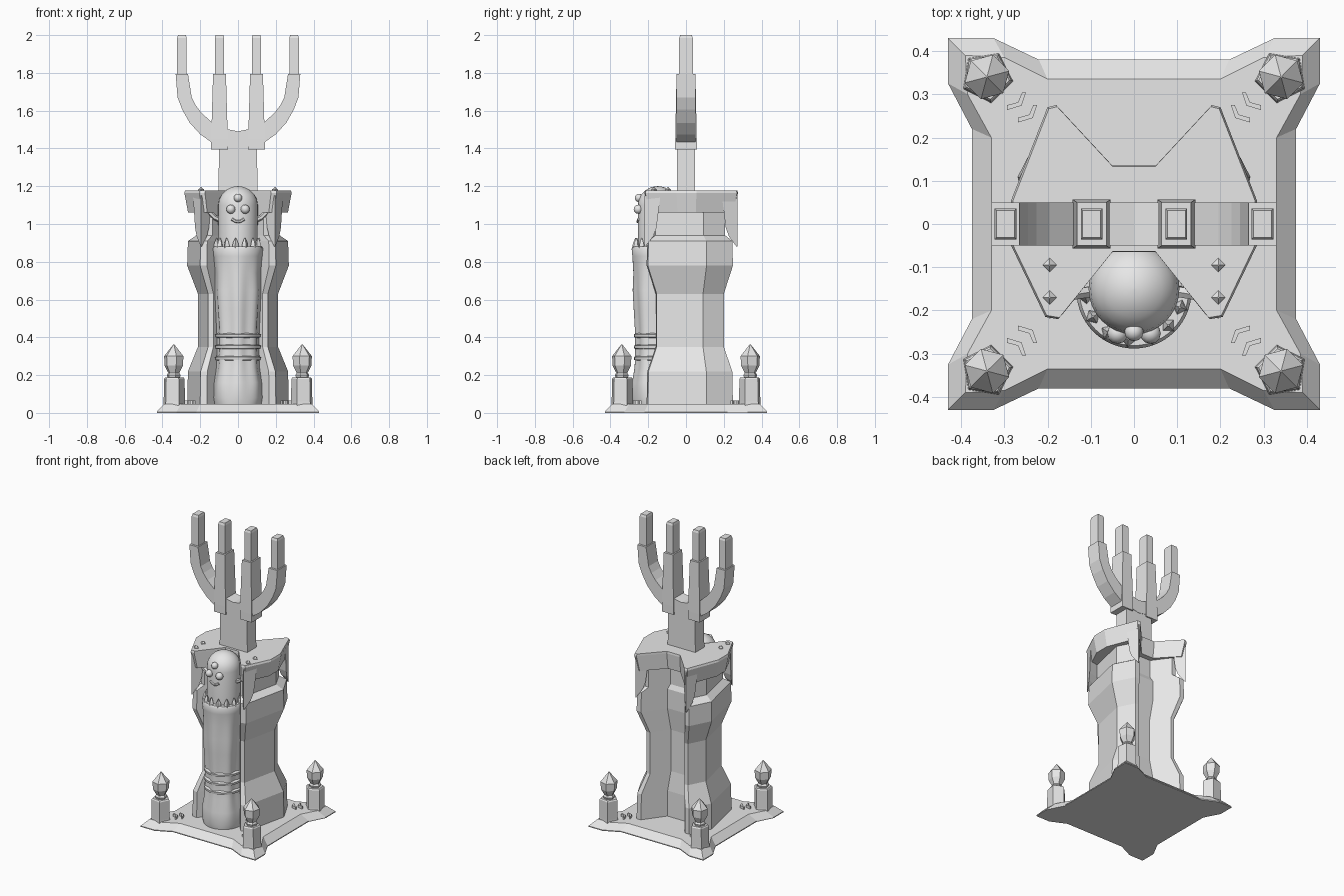
import bpy, bmesh, math
from mathutils import Vector

if "Cube" in bpy.data.objects:
    bpy.data.objects.remove(bpy.data.objects["Cube"])

stone = bpy.data.materials.new("grey_stone")
stone.diffuse_color = (0.8, 0.8, 0.8, 1)
stone.use_nodes = True
stone.node_tree.nodes["Principled BSDF"].inputs["Base Color"].default_value = stone.diffuse_color


def finish(name, bm, smooth=None):
    bmesh.ops.recalc_face_normals(bm, faces=bm.faces)
    me = bpy.data.meshes.new(name)
    bm.to_mesh(me)
    bm.free()
    me.materials.append(stone)
    ob = bpy.data.objects.new(name, me)
    bpy.context.collection.objects.link(ob)
    if smooth:
        bpy.ops.object.select_all(action='DESELECT')
        ob.select_set(True)
        bpy.context.view_layer.objects.active = ob
        bpy.ops.object.shade_smooth_by_angle(angle=math.radians(smooth))
    return ob


def loft(name, rings, smooth=None):
    """Skin a stack of closed rings and cap both ends."""
    bm = bmesh.new()
    vs = [[bm.verts.new(p) for p in r] for r in rings]
    n = len(vs[0])
    for a, b in zip(vs, vs[1:]):
        for i in range(n):
            j = (i + 1) % n
            bm.faces.new((a[i], a[j], b[j], b[i]))
    bm.faces.new(vs[0])
    bm.faces.new(vs[-1])
    return finish(name, bm, smooth)


def lathe(name, x, y, profile, sides, smooth=None, turn=0.0, wave=None):
    rings = []
    for r, z in profile:
        ring = []
        for i in range(sides):
            a = turn + math.tau * i / sides
            q = r * (wave(a, z) if wave else 1)
            ring.append((x + q * math.cos(a), y + q * math.sin(a), z))
        rings.append(ring)
    return loft(name, rings, smooth)


def bar(name, path, r, sides=6, smooth=40):
    """Tapering round bar along a path of points."""
    rings = []
    pts = [Vector(p) for p in path]
    for i, p in enumerate(pts):
        d = (pts[min(i + 1, len(pts) - 1)] - pts[max(i - 1, 0)]).normalized()
        u = d.cross(Vector((0, 1, 0.01))).normalized()
        v = d.cross(u)
        rings.append([p + r * (u * math.cos(k * math.tau / sides) + v * math.sin(k * math.tau / sides))
                      for k in range(sides)])
    return loft(name, rings, smooth)


def block(name, x, y, steps):
    """Stacked rectangles: (half width, half depth, z)."""
    return loft(name, [[(x - w, y - d, z), (x + w, y - d, z), (x + w, y + d, z), (x - w, y + d, z)]
                       for w, d, z in steps])


def mirror_x(half):
    return half + [(-x, y) for x, y in reversed(half)]


def ball(name, x, y, z, r):
    bm = bmesh.new()
    bmesh.ops.create_uvsphere(bm, u_segments=12, v_segments=8, radius=r)
    bmesh.ops.translate(bm, verts=bm.verts, vec=(x, y, z))
    return finish(name, bm, 60)


# base plate with flared corners
def plate(quarter):
    right = [(x, -y) for x, y in quarter] + [(x, y) for x, y in reversed(quarter)]
    return mirror_x(right)


foot = plate([(0.22, 0.38), (0.325, 0.43), (0.43, 0.43), (0.43, 0.325), (0.375, 0.22)])
deck = plate([(0.2, 0.335), (0.3, 0.385), (0.39, 0.39), (0.385, 0.3), (0.33, 0.2)])
loft("base_plate", [[(x, y, 0) for x, y in foot], [(x, y, 0.006) for x, y in foot],
                    [(x, y, 0.048) for x, y in deck]])

# column with notches in front and back
section = mirror_x([(0.05, -0.06), (0.13, -0.16), (0.158, -0.155), (0.212, 0.09),
                    (0.155, 0.2), (0.13, 0.2), (0.05, 0.09)])
levels = [(0.04, 1.27), (0.22, 1.25), (0.35, 1), (0.63, 1), (0.78, 1.27),
          (0.91, 1.25), (0.94, 1.04), (1.1, 1.04)]
loft("column", [[(x * s, (y - 0.02) * s + 0.02, z) for x, y in section] for z, s in levels])

# pointed mantle on top of the column
cape = mirror_x([(0.05, -0.065), (0.175, -0.22), (0.205, -0.215), (0.284, -0.05),
                 (0.284, 0.055), (0.2, 0.27), (0.18, 0.275), (0.05, 0.135)])
loft("mantle", [[(x * s, (y - 0.02) * s + 0.02, z) for x, y in cape]
                for z, s in [(1.06, 0.93), (1.165, 1), (1.178, 0.985)]])

# hanging corner drapes and mantle studs
for m in (-1, 1):
    for label, tip, outer, inner in (("front", (0.195, -0.22), (0.238, -0.135), (0.14, -0.155)),
                                     ("back", (0.19, 0.272), (0.222, 0.19), (0.13, 0.21))):
        rings = []
        for z, s in ((1.15, 1), (0.98, 0.75), (0.935, 0.55), (0.88, 0.06)):
            rings.append([(m * (tip[0] + (p[0] - tip[0]) * s), tip[1] + (p[1] - tip[1]) * s, z)
                          for p in (tip, outer, inner)])
        loft(label + "_drape", rings)
    for y in (-0.095, -0.17):
        lathe("mantle_stud", m * 0.195, y, [(0.016, 1.17), (0.016, 1.182), (0.002, 1.195)], 4)

# pole and branching candle holder
block("pole", 0, 0, [(0.105, 0.048, 1.1), (0.1, 0.048, 1.42)])
outer = [(0, 1.4), (0.13, 1.425), (0.2, 1.475), (0.255, 1.535), (0.295, 1.605), (0.32, 1.67), (0.33, 1.795)]
inner = [(0, 1.49), (0.07, 1.505), (0.13, 1.53), (0.195, 1.59), (0.225, 1.63), (0.245, 1.67), (0.265, 1.795)]
for m in (-1, 1):
    loft("curved_branch", [[(m * a[0], -0.05, a[1]), (m * b[0], -0.05, b[1]),
                            (m * b[0], 0.05, b[1]), (m * a[0], 0.05, a[1])] for a, b in zip(outer, inner)])
    block("straight_branch", m * 0.098, 0, [(0.044, 0.057, 1.395), (0.044, 0.057, 1.45), (0.034, 0.05, 1.795)])
    for x in (0.098, 0.297):
        block("candle", m * x, 0, [(0.025, 0.036, 1.78), (0.025, 0.036, 1.985), (0.021, 0.031, 2.0)])

# corner posts with pointed torches, and floor chevrons
for mx in (-1, 1):
    for my in (-1, 1):
        x, y, t = mx * 0.34, my * 0.34, math.atan2(my, mx)
        lathe("corner_post", x, y, [(0.062, 0.03), (0.06, 0.06), (0.058, 0.18), (0.052, 0.188)], 5, turn=t)
        lathe("torch", x, y, [(0.032, 0.18), (0.038, 0.2), (0.03, 0.212), (0.05, 0.25), (0.053, 0.3),
                              (0.025, 0.335), (0.002, 0.363)], 6, turn=t)
        for k in (0, 0.026):
            pts = [(0.224, 0.275), (0.234, 0.245), (0.268, 0.235), (0.268, 0.246), (0.242, 0.253), (0.233, 0.275)]
            loft("floor_chevron", [[(mx * (a + k), my * (b + k * 1.1), z) for a, b in pts]
                                   for z in (0.04, 0.066)])

# robed figure standing in the front notch
CY = -0.155


def folds(a, z):
    return 1 + 0.055 * math.cos(7 * a + math.pi / 2 * 7) * math.sin(math.pi * min(max((z - 0.05) / 0.78, 0), 1)) ** 0.6


lathe("robe", 0, CY, [(0.122, 0.04), (0.13, 0.08), (0.127, 0.16), (0.112, 0.24), (0.108, 0.34), (0.11, 0.45),
                      (0.116, 0.55), (0.122, 0.65), (0.12, 0.74), (0.129, 0.83), (0.133, 0.87), (0.126, 0.882)],
      56, 50, wave=folds)
for z in (0.29, 0.35, 0.41):
    lathe("robe_band", 0, CY, [(0.105, z - 0.013), (0.119, z - 0.009), (0.121, z + 0.006), (0.105, z + 0.012)], 32, 40)
lathe("head", 0, CY + 0.005, [(0.104, 0.86), (0.105, 1.1)]
      + [(0.105 * math.cos(a), 1.1 + 0.1 * math.sin(a)) for a in (0.3, 0.6, 0.9, 1.2, 1.4, 1.55)], 32, 40)

# collar teeth round the neck
for i in range(14):
    a = math.tau * i / 14 + 0.11
    lathe("collar_tooth", 0.112 * math.cos(a), CY + 0.112 * math.sin(a),
          [(0.02, 0.87), (0.014, 0.9), (0.003, 0.925)], 4, turn=a)

# face: two eyes, brow gem, smile, side horns
for m in (-1, 1):
    ball("eye", m * 0.038, CY - 0.098, 1.078, 0.024)
    bar("side_horn", [(m * 0.09, CY, 1.02), (m * 0.125, CY - 0.005, 1.035), (m * 0.155, CY - 0.01, 1.065)], 0.014)
ball("brow_gem", 0, CY - 0.094, 1.138, 0.022)
bar("smile", [(0.032 * t, CY - 0.1 + 0.005 * t * t, 1.012 + 0.014 * t * t) for t in (-1, -0.5, 0, 0.5, 1)], 0.008)
